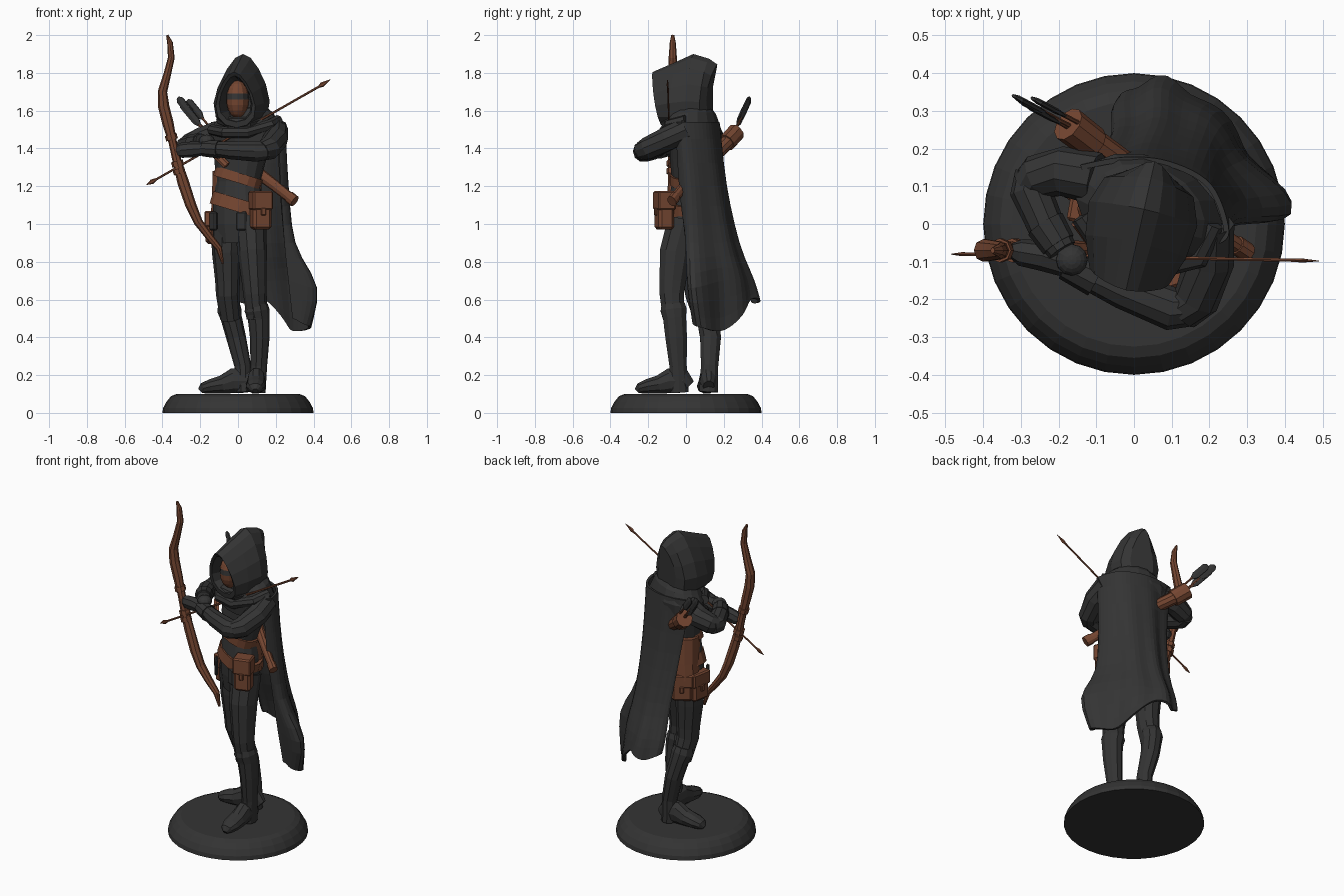
import bpy, bmesh, math
from mathutils import Vector, Matrix

def material(name, rgb):
    m = bpy.data.materials.new(name)
    m.diffuse_color = (*rgb, 1)
    return m

DARK = material("dark cloth", (0.034, 0.034, 0.034))
BROWN = material("brown leather", (0.18, 0.062, 0.031))
TWIST = (math.sin(0.44), math.cos(0.44), 0)      # torso turned to its right
Y, Z = (0, 1, 0), (0, 0, 1)

def finish(name, bm, mats):
    bmesh.ops.recalc_face_normals(bm, faces=bm.faces)
    me = bpy.data.meshes.new(name)
    bm.to_mesh(me)
    bm.free()
    for m in mats:
        me.materials.append(m)
    ob = bpy.data.objects.new(name, me)
    bpy.context.collection.objects.link(ob)
    return ob

def loft(name, rings, mat):
    bm = bmesh.new()
    vs = [[bm.verts.new(p) for p in r] for r in rings]
    n = len(vs[0])
    for a, b in zip(vs, vs[1:]):
        for i in range(n):
            bm.faces.new((a[i], a[(i + 1) % n], b[(i + 1) % n], b[i]))
    bm.faces.new(vs[0])
    bm.faces.new(vs[-1])
    return finish(name, bm, [mat])

def tube(name, pts, mat, sides=10, ref=Y):
    """Elliptical tube through points (x, y, z, half width, half depth)."""
    ps = [Vector(p[:3]) for p in pts]
    rings = []
    for i, p in enumerate(pts):
        t = (ps[min(i + 1, len(ps) - 1)] - ps[max(i - 1, 0)]).normalized()
        s = Vector(ref).cross(t).normalized()
        u = t.cross(s)
        rings.append([ps[i] + s * p[3] * math.cos(k * math.tau / sides)
                      + u * p[-1] * math.sin(k * math.tau / sides) for k in range(sides)])
    return loft(name, rings, mat)

def box(name, loc, size, turn, mat, bevel=0.01):
    bm = bmesh.new()
    bmesh.ops.create_cube(bm, size=1, matrix=Matrix.Translation(loc)
                          @ Matrix.Rotation(turn, 4, 'Z') @ Matrix.Diagonal((*size, 1)))
    bmesh.ops.bevel(bm, geom=bm.edges[:], offset=bevel, segments=1, affect='EDGES')
    return finish(name, bm, [mat])

def ball(name, loc, size, mats):
    bm = bmesh.new()
    bmesh.ops.create_uvsphere(bm, u_segments=12, v_segments=10, radius=1,
                              matrix=Matrix.Translation(loc) @ Matrix.Diagonal((*size, 1)))
    return finish(name, bm, mats)

# Base
tube("base", [(0, 0, z, r, r) for z, r in
              ((0, .4), (.025, .397), (.06, .378), (.088, .355), (.1, .325))], DARK, 32)

# Legs, boots and feet
tube("left_leg", [(.065, -.01, 1.02, .085, .09), (.075, -.055, .85, .078, .088),
                  (.085, -.07, .7, .066, .074), (.09, -.075, .63, .062, .068),
                  (.1, -.065, .5, .055, .06)], DARK)
tube("right_leg", [(-.06, .05, 1.02, .085, .09), (-.06, .05, .85, .078, .085),
                   (-.055, .055, .7, .066, .07), (-.055, .06, .63, .062, .068),
                   (-.04, .1, .5, .055, .06)], DARK)
tube("left_boot", [(.1, -.068, .58, .056, .064), (.1, -.066, .545, .066, .072),
                   (.11, -.06, .5, .058, .064), (.115, -.052, .4, .052, .06),
                   (.11, -.042, .25, .044, .048), (.1, -.035, .11, .046, .052)], DARK)
tube("right_boot", [(-.05, .09, .58, .056, .062), (-.046, .1, .545, .064, .068),
                    (-.035, .115, .5, .056, .06), (-.01, .13, .4, .052, .058),
                    (.025, .125, .25, .044, .048), (.03, .12, .11, .046, .052)], DARK)
for name, heel, d in (("left_foot", (.1, .015), (-.03, -1)), ("right_foot", (.075, .12), (-1, -.05))):
    tube(name, [(heel[0] + d[0] * s, heel[1] + d[1] * s, .1 + h, w, h) for s, w, h in
                ((0, .03, .04), (.03, .046, .068), (.1, .048, .07), (.16, .052, .05),
                 (.22, .052, .04), (.26, .037, .03), (.275, .015, .016))], DARK, 10, Z)

# Torso and tunic skirt
tube("torso", [(0, .02, .9, .125, .09), (0, .02, 1.0, .142, .105), (0, .02, 1.12, .138, .105),
               (0, .025, 1.22, .12, .095), (.01, .03, 1.35, .145, .11),
               (.03, .045, 1.47, .175, .12), (.03, .04, 1.55, .12, .1)], DARK, 14, TWIST)
for i, (x, y) in enumerate(((-.13, -.03), (.02, -.095))):
    box(f"tunic_flap_{i}", (x, y, 1.015), (.06, .02, .1), -.4 - .6 * (x < 0), DARK, .008)

# Belts, side wrap and chest strap
for name, z, h, r in (("lower_belt", 1.1, .033, .152), ("upper_belt", 1.245, .025, .134)):
    tube(name, [(k * .3 * h, .022, z + k * h, r, r * .77) for k in (-1, 1)], BROWN, 16, TWIST)
tube("side_wrap", [(-.006, .065, 1.03, .148, .1), (-.006, .065, 1.13, .14, .1),
                   (-.006, .06, 1.28, .134, .1)], BROWN, 14, TWIST)
tube("chest_strap", [(-.15, .0, 1.42, .02, .01), (-.11, -.055, 1.36, .02, .01),
                     (-.06, -.085, 1.31, .02, .01)], BROWN, 6, Y)

# Pouches: body, flap, clasp
def pouch(name, c, size, turn):
    rot = Matrix.Rotation(turn, 3, 'Z')
    c = Vector(c)
    box(name, c, size, turn, BROWN, .014)
    box(name + "_flap", c + Vector((0, 0, size[2] * .27)),
        (size[0] * 1.1, size[1] * 1.12, size[2] * .5), turn, BROWN, .008)
    box(name + "_clasp", c + rot @ Vector((0, -size[1] * .56, -.005)), (.025, .015, .04), turn, BROWN, .004)

pouch("front_pouch", (.12, -.115, 1.07), (.1, .085, .2), .3)
pouch("side_pouch", (-.14, .07, .98), (.12, .05, .17), -1.75)
pouch("rear_pouch", (-.075, .145, .98), (.12, .05, .16), -2.6)

# Shoulder mantle and draped scarf folds
tube("mantle", [(.02, .02, 1.62, .1, .1), (.035, .03, 1.565, .16, .125),
                (.04, .035, 1.5, .205, .14), (.04, .035, 1.42, .2, .13)], DARK, 16, TWIST)
tube("scarf_fold", [(-.14, .02, 1.5, .028, .028), (-.07, -.085, 1.485, .03, .03),
                    (.05, -.115, 1.485, .034, .03), (.17, -.085, 1.525, .034, .03),
                    (.21, .0, 1.55, .028, .028)], DARK, 8, Z)
tube("scarf_collar", [(-.09, .0, 1.555, .03, .03), (-.04, -.08, 1.535, .032, .032),
                      (.06, -.1, 1.535, .034, .032), (.13, -.05, 1.56, .03, .03)], DARK, 8, Z)

# Arms, cuffs and gloves
tube("left_upper_arm", [(.2, .0, 1.5, .066, .066), (.2, -.1, 1.45, .066, .066),
                        (.165, -.2, 1.4, .062, .062), (.125, -.235, 1.385, .052, .052)], DARK, 10, Z)
tube("left_forearm", [(.16, -.22, 1.39, .05, .05), (.1, -.225, 1.385, .058, .058),
                      (-.03, -.175, 1.39, .05, .05), (-.14, -.125, 1.4, .04, .04)], DARK, 10, Z)
tube("left_cuff", [(-.1, -.145, 1.395, .05, .05), (-.18, -.105, 1.4, .044, .044)], DARK, 10, Z)
tube("left_hand", [(-.17, -.11, 1.4, .034, .034), (-.24, -.085, 1.395, .04, .042),
                   (-.3, -.075, 1.39, .036, .04), (-.325, -.07, 1.385, .02, .03)], DARK, 8, Z)
tube("right_upper_arm", [(-.1, .12, 1.48, .07, .07), (-.19, .14, 1.45, .066, .066),
                         (-.26, .125, 1.42, .058, .058), (-.285, .1, 1.41, .045, .045)], DARK, 10, Z)
tube("right_forearm", [(-.27, .14, 1.41, .045, .045), (-.275, .09, 1.41, .055, .055),
                       (-.235, -.0, 1.425, .05, .05), (-.19, -.07, 1.44, .04, .04)], DARK, 10, Z)
tube("right_cuff", [(-.235, .0, 1.425, .054, .054), (-.2, -.055, 1.435, .047, .047)], DARK, 10, Z)
ball("right_hand", (-.165, -.095, 1.44), (.042, .042, .033), [DARK])

# Hood: sheared pointed arches from the recessed opening to the hollowed back
turn = Matrix.Rotation(-.22, 3, 'Z')
rings = []
for yb, yt, zb, zt, w, hollow in (
        (-.05, -.05, 1.56, 1.76, .06, 0), (-.125, -.165, 1.54, 1.785, .085, 0),
        (-.12, -.18, 1.51, 1.805, .102, 0), (-.07, -.05, 1.5, 1.86, .13, 0),
        (.02, .04, 1.49, 1.9, .14, 0), (.1, .125, 1.5, 1.875, .115, .01),
        (.145, .17, 1.53, 1.845, .07, .03)):
    ring = []
    for k in range(14):
        a = k * math.tau / 14
        f = (1 + math.cos(a)) / 2
        ring.append(turn @ Vector((w * math.sin(a) * (1 - .36 * math.cos(a)),
                                   yb + (yt - yb) * f - hollow * 4 * f * (1 - f),
                                   zb + (zt - zb) * f)) + Vector((.018, 0, 0)))
    rings.append(ring)
loft("hood", rings, DARK)

# Masked face with a dark eye band
face = ball("face_mask", (-.002, -.07, 1.66), (.06, .07, .1), [BROWN, DARK])
for p in face.data.polygons:
    p.material_index = 1 if 1.66 < p.center.z < 1.7 else 0

# Cloak: rows of plan points swept down the back and blown to the left side
rows = [
    [(-.14, .15), (-.03, .17), (.09, .16), (.2, .1), (.245, -.02), (.21, -.05)],
    [(-.085, .18), (-.01, .2), (.1, .2), (.21, .13), (.26, .01), (.22, -.03)],
    [(-.055, .235), (.02, .265), (.12, .26), (.23, .17), (.295, .02), (.24, .005)],
    [(-.055, .29), (.02, .34), (.13, .33), (.27, .2), (.41, .03), (.26, .02)],
    [(-.045, .31), (.03, .375), (.15, .35), (.29, .21), (.375, .06), (.28, .04)]]
heights = [[1.54] * 6, [1.2] * 6, [.9] * 6, [.7, .7, .7, .7, .66, .7], [.62, .58, .6, .44, .46, .5]]

def spline(p, t):
    i = min(int(t), len(p) - 2)
    f = t - i
    a, b, c, d = (Vector(p[max(0, min(len(p) - 1, j))]) for j in (i - 1, i, i + 1, i + 2))
    return b + f * (c - a) / 2 + f * f * (a - 2.5 * b + 2 * c - d / 2) + f ** 3 * (1.5 * (b - c) + (d - a) / 2)

bm = bmesh.new()
NU, NV = 30, 12
grid = []
for v in range(NV + 1):
    line = []
    for u in range(NU + 1):
        t = 5 * u / NU
        column = [spline([(*xy, z) for xy, z in zip(r, h)], t) for r, h in zip(rows, heights)]
        s = 4 * v / NV
        p = spline(column, s)
        out = Vector((p.x - .04, p.y, 0)).normalized()
        line.append(bm.verts.new(p + out * .012 * (s / 4) ** .7 * math.sin(t * 5.5)))
    grid.append(line)
for a, b in zip(grid, grid[1:]):
    for i in range(NU):
        bm.faces.new((a[i], a[i + 1], b[i + 1], b[i]))
cloak = finish("cloak", bm, [DARK])
mod = cloak.modifiers.new("thickness", 'SOLIDIFY')
mod.thickness, mod.offset = .014, 0

# Quiver with rim and fletched arrows
tube("quiver", [(.3, -.075, 1.12, .02, .026), (.2, -.01, 1.2, .024, .03),
                (.0, .14, 1.35, .035, .036), (-.15, .245, 1.46, .04, .04)], BROWN, 10, Z)
tube("quiver_rim", [(-.11, .215, 1.43, .046, .05), (-.175, .265, 1.485, .048, .05)], BROWN, 10, Z)
tube("quiver_tip", [(.27, -.055, 1.145, .026, .032), (.3, -.075, 1.12, .026, .032)], BROWN, 10, Z)
for i, (a, b) in enumerate(((0, 0), (.035, .012), (-.015, .025), (.02, -.025))):
    def at(s, w, h):
        return (-.15 - .15 * s + a, .245 + .08 * s + b * .5, 1.46 + .18 * s + b, w, h)
    tube(f"quiver_arrow_{i}", [at(0, .006, .006), at(.6, .006, .006)], BROWN, 6, Z)
    tube(f"fletching_{i}", [at(.45, .004, .006), at(.6, .008, .024), at(.95, .008, .024),
                            at(1.02, .004, .01)], DARK, 6, Z)

# Bow with grip wraps
tube("bow", [(-.375, -.07, 2.0, .006, .008), (-.36, -.07, 1.96, .015, .016), (-.353, -.07, 1.88, .018, .022),
             (-.375, -.07, 1.79, .02, .026), (-.4, -.07, 1.7, .025, .03), (-.393, -.07, 1.62, .03, .03),
             (-.37, -.07, 1.53, .03, .026), (-.345, -.07, 1.43, .022, .024), (-.322, -.07, 1.33, .024, .024),
             (-.29, -.07, 1.22, .031, .026), (-.25, -.07, 1.1, .029, .03), (-.21, -.07, 1.01, .024, .03),
             (-.15, -.07, .93, .02, .026), (-.1, -.07, .87, .017, .02), (-.08, -.07, .79, .006, .008)],
     BROWN, 8, Y)
for i, (x, z) in enumerate(((-.353, 1.46), (-.32, 1.32), (-.312, 1.28))):
    tube(f"bow_wrap_{i}", [(x - .004, -.07, z + .014, .032, .032), (x + .004, -.07, z - .014, .032, .032)],
         BROWN, 8, Y)

# Nocked arrow with a pointed end at each side
tube("arrow", [(-.485, -.08, 1.207, .001, .001), (-.455, -.08, 1.224, .013, .006), (-.43, -.08, 1.238, .006, .005),
               (.43, -.096, 1.728, .006, .005), (.445, -.097, 1.737, .014, .006), (.49, -.098, 1.765, .001, .001)],
     BROWN, 6, Y)
